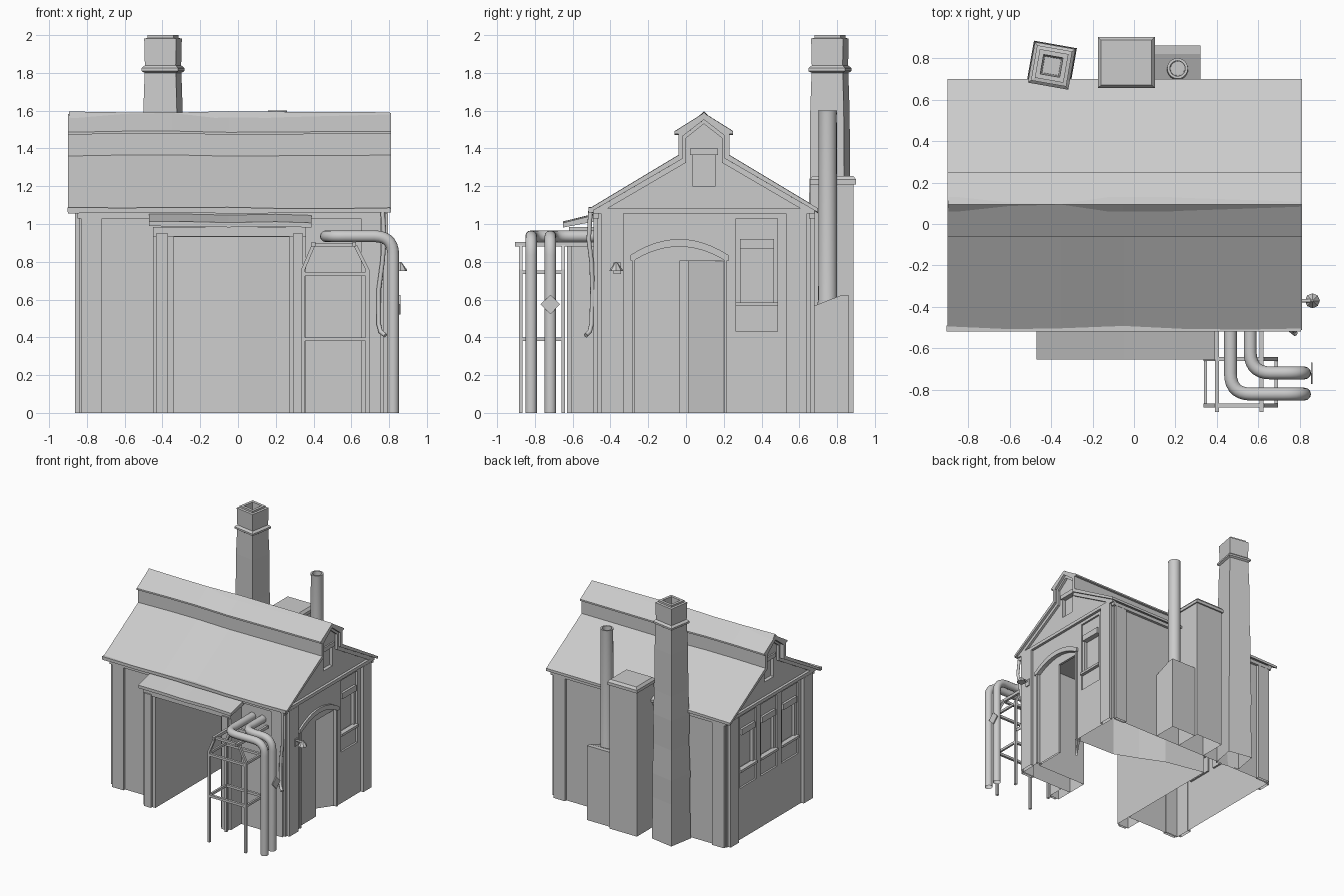
import bpy, bmesh, math, random
from mathutils import Vector, Matrix

if "Cube" in bpy.data.objects:
    bpy.data.objects.remove(bpy.data.objects["Cube"])

random.seed(4)
YC = 0.095  # ridge line


def finish(name, bm):
    bmesh.ops.recalc_face_normals(bm, faces=bm.faces)
    me = bpy.data.meshes.new(name)
    bm.to_mesh(me)
    bm.free()
    ob = bpy.data.objects.new(name, me)
    bpy.context.collection.objects.link(ob)
    return ob


def prism(name, pts, axis, a, b):
    """Extrude a 2D outline: axis x takes (y, z), y takes (x, z), z takes (x, y)."""
    put = {'x': lambda p, t: (t, *p), 'y': lambda p, t: (p[0], t, p[1]), 'z': lambda p, t: (*p, t)}[axis]
    bm = bmesh.new()
    face = bm.faces.new([bm.verts.new(put(p, a)) for p in pts])
    ext = bmesh.ops.extrude_face_region(bm, geom=[face])
    bmesh.ops.translate(bm, vec=Vector(put((0, 0), b - a)),
                        verts=[v for v in ext['geom'] if isinstance(v, bmesh.types.BMVert)])
    return finish(name, bm)


def box(name, x, y, z):
    return prism(name, [(y[0], z[0]), (y[1], z[0]), (y[1], z[1]), (y[0], z[1])], 'x', x[0], x[1])


def lathe(name, rings, n, loc, rot=0.0):
    """Stack of n-sided rings (radius, z)."""
    bm = bmesh.new()
    loops = [[bm.verts.new((r * math.cos(2 * math.pi * i / n + rot), r * math.sin(2 * math.pi * i / n + rot), z))
              for i in range(n)] for r, z in rings]
    for p, q in zip(loops, loops[1:]):
        for i in range(n):
            bm.faces.new((p[i], p[(i + 1) % n], q[(i + 1) % n], q[i]))
    bm.faces.new(loops[0])
    bm.faces.new(loops[-1])
    ob = finish(name, bm)
    ob.data.transform(Matrix.Translation(loc))
    return ob


def weather(ob, xs, amount):
    """Slice along x and nudge each slice up or down for a sagging look."""
    bm = bmesh.new()
    bm.from_mesh(ob.data)
    for x in xs:
        bmesh.ops.bisect_plane(bm, geom=bm.verts[:] + bm.edges[:] + bm.faces[:], plane_co=(x, 0, 0), plane_no=(1, 0, 0))
    sag = {}
    for v in bm.verts:
        v.co.z += sag.setdefault(round(v.co.x, 3), random.uniform(-amount, amount))
    bm.to_mesh(ob.data)
    bm.free()


def smooth(ob):
    bpy.ops.object.select_all(action='DESELECT')
    ob.select_set(True)
    bpy.context.view_layer.objects.active = ob
    bpy.ops.object.shade_smooth_by_angle(angle=math.radians(40))


def tube(name, pts, r, bend=0.0, res=3):
    """Round pipe through points, corners rounded by bend."""
    pts = [Vector(p) for p in pts]
    path = [pts[0]]
    for a, b, c in zip(pts, pts[1:], pts[2:]):
        if bend:
            s, e = b + (a - b).normalized() * bend, b + (c - b).normalized() * bend
            path += [s * (1 - t) ** 2 + b * 2 * t * (1 - t) + e * t * t for t in [k / 7 for k in range(8)]]
        else:
            path.append(b)
    path.append(pts[-1])
    cu = bpy.data.curves.new(name, 'CURVE')
    cu.dimensions, cu.bevel_depth, cu.bevel_resolution, cu.use_fill_caps = '3D', r, res, True
    sp = cu.splines.new('POLY')
    sp.points.add(len(path) - 1)
    for q, p in zip(sp.points, path):
        q.co = (*p, 1)
    ob = bpy.data.objects.new(name, cu)
    bpy.context.collection.objects.link(ob)
    bpy.ops.object.select_all(action='DESELECT')
    ob.select_set(True)
    bpy.context.view_layer.objects.active = ob
    bpy.ops.object.convert(target='MESH')
    smooth(bpy.context.object)


def cut(ob, cutter):
    m = ob.modifiers.new('cut', 'BOOLEAN')
    m.operation, m.solver, m.object = 'DIFFERENCE', 'EXACT', cutter
    bpy.context.view_layer.objects.active = ob
    bpy.ops.object.modifier_apply(modifier=m.name)
    bpy.data.objects.remove(cutter)


def mirrored(half):
    return [(YC + d, z) for d, z in half] + [(YC - d, z) for d, z in reversed(half) if d > 0]


def arch(w, z0, h):
    return [(-0.035 + w * t, z0 + h * (1 - t * t)) for t in [k / 6 - 1 for k in range(13)]]


# Main hall, with a bent passage from the front opening to the side door
walls = prism('walls', mirrored([(0.565, 0), (0.565, 1.06), (0.125, 1.335), (0.125, 1.465), (0, 1.555)]), 'x', -0.84, 0.77)
cut(walls, prism('cutter', [(-0.34, -0.7), (0.27, -0.7), (0.27, -0.3), (0.73, -0.3), (0.73, 0.21), (0.4, 0.22),
                            (0.2, 0.3), (0.0, 0.39), (-0.34, 0.46)], 'z', -0.1, 0.93))
cut(walls, prism('cutter', [(-0.27, -0.1)] + arch(0.235, 0.81, 0.075) + [(0.2, -0.1)], 'x', 0.7, 0.9))


# Windows: recess, blind, sill
def window(face, s, yc):
    X = lambda a, b: sorted((face + s * a, face + s * b))
    cut(walls, box('cutter', X(-0.015, 0.1), (yc - 0.11, yc + 0.11), (0.43, 1.03)))
    cut(walls, box('cutter', X(-0.04, 0.1), (yc - 0.085, yc + 0.085), (0.58, 0.92)))
    box('window_blind', X(-0.045, 0.004), (yc - 0.09, yc + 0.09), (0.87, 0.92))
    box('window_sill', X(-0.03, 0.012), (yc - 0.112, yc + 0.112), (0.565, 0.585))


window(0.77, 1, 0.375)
for y in (-0.18, 0.1, 0.375):
    window(-0.84, -1, y)

for face, s in ((0.77, 1), (-0.84, -1)):
    X = lambda a, b: sorted((face + s * a, face + s * b))
    cut(walls, box('cutter', X(-0.03, 0.1), (YC - 0.06, YC + 0.06), (1.2, 1.37)))
    box('gable_lintel', X(-0.03, 0.012), (YC - 0.075, YC + 0.075), (1.365, 1.4))
    box('gable_cornice', X(-0.01, 0.022), (-0.49, 0.68), (1.055, 1.082))
    for y in ((-0.45, -0.33), (0.53, 0.64)):
        box('side_pilaster', X(-0.005, 0.024), y, (0, 1.055))
for y, yf in (((-0.49, -0.46), (-0.492, -0.46)), ((0.65, 0.68), (0.65, 0.682))):
    box('eave_frieze', (-0.85, 0.78), yf, (1.03, 1.06))
    for x in ((-0.83, -0.72), (0.65, 0.755)):
        box('front_pilaster', x, y, (0, 1.055))

# Roof with raised ridge monitor, plus barge trim just beneath it
sag_at = (-0.6, -0.35, -0.05, 0.25, 0.55)
weather(prism('roof', mirrored([(0.605, 1.08), (0.135, 1.362), (0.135, 1.475), (0.155, 1.475), (0.155, 1.488), (0, 1.585)])
              + [(YC - 0.605, 1.058), (YC - 0.11, 1.345), (YC - 0.11, 1.465), (YC, 1.55),
                 (YC + 0.11, 1.465), (YC + 0.11, 1.345), (YC + 0.605, 1.058)], 'x', -0.9, 0.81), sag_at, 0.004)
for x in ((-0.865, -0.83), (0.76, 0.79)):
    prism('barge_trim', mirrored([(0.59, 1.07), (0.125, 1.345), (0.125, 1.465), (0, 1.565)])
          + [(YC - 0.54, 1.065), (YC - 0.095, 1.325), (YC - 0.095, 1.455), (YC, 1.53),
             (YC + 0.095, 1.455), (YC + 0.095, 1.325), (YC + 0.54, 1.065)], 'x', *x)
weather(prism('ridge_cap', [(YC - 0.035, 1.56), (YC, 1.593), (YC + 0.035, 1.56)], 'x', -0.895, 0.805), sag_at, 0.004)
weather(box('front_gutter', (-0.903, 0.805), (-0.517, -0.49), (1.06, 1.085)), sag_at, 0.004)

# Front porch surround and lean-to roof
for a, b in ((-0.45, -0.34), (0.27, 0.36)):
    box('porch_post', (a, b), (-0.61, -0.47), (0, 0.97))
    box('porch_post_trim', (a + 0.015, b - 0.03) if a < 0 else (a + 0.02, b - 0.015), (-0.63, -0.61), (0, 0.95))
box('porch_lintel', (-0.45, 0.36), (-0.62, -0.47), (0.935, 0.985))
weather(prism('porch_roof', [(-0.652, 0.985), (-0.652, 1.01), (-0.47, 1.055), (-0.47, 1.02)], 'x', -0.47, 0.39),
        (-0.25, -0.05, 0.2), 0.004)

# Arched side door: trim, tympanum, one closed leaf and one ajar
prism('door_arch_trim', arch(0.26, 0.835, 0.085) + [(0.225, 0.805)] + arch(0.235, 0.81, 0.07)[::-1] + [(-0.295, 0.805)],
      'x', 0.75, 0.785)
prism('door_tympanum', [(-0.27, 0.805)] + arch(0.235, 0.81, 0.074) + [(0.2, 0.805)], 'x', 0.73, 0.75)
box('door_leaf_closed', (0.735, 0.75), (-0.27, -0.035), (0, 0.81))
leaf = box('door_leaf_open', (-0.015, 0), (-0.23, 0), (0, 0.81))
leaf.data.transform(Matrix.Translation((0.75, 0.2, 0)) @ Matrix.Rotation(math.radians(-35), 4, 'Z'))
for y in (-0.285, 0.2):
    box('door_jamb', (0.74, 0.778), (y, y + 0.016), (0, 0.81))

# Tall square chimney, slightly turned and uneven, hollow at the top
k = math.sqrt(0.5)
lathe('tall_chimney', [(w * k, z) for w, z in (
    (0.21, 0), (0.2, 0.35), (0.205, 0.55), (0.192, 0.8), (0.196, 1.05), (0.184, 1.25), (0.18, 1.6), (0.168, 1.8),
    (0.198, 1.81), (0.198, 1.825), (0.166, 1.84), (0.172, 1.982), (0.14, 1.985), (0.14, 2.0), (0.095, 2.0), (0.08, 1.85))],
    4, (-0.397, 0.762, 0), math.radians(45 - 10))

# Middle flue block with bevelled cap
box('flue_block', (-0.165, 0.09), (0.66, 0.888), (0, 1.22))
cap = lathe('flue_cap', [(k * w, z) for w, z in ((1, 1.21), (1, 1.235), (0.88, 1.255))], 4, (0, 0, 0), math.pi / 4)
cap.data.transform(Matrix.Translation((-0.037, 0.778, 0)) @ Matrix.Diagonal((0.275, 0.245, 1, 1)))

# Small boiler box and round stack
prism('boiler_box', [(0.66, 0), (0.86, 0), (0.86, 0.625), (0.82, 0.622), (0.66, 0.56)], 'x', 0.09, 0.32)
smooth(lathe('round_stack', [(0.057, 0.565), (0.05, 0.6), (0.048, 1.58), (0.05, 1.6), (0.037, 1.6), (0.034, 1.45)],
             20, (0.21, 0.75, 0)))

# Pipe stand: legs, rungs and leaning top braces
for y in (-0.875, -0.65):
    for x, xt in ((0.345, 0.4), (0.685, 0.62)):
        box('stand_leg', (x - 0.01, x + 0.01), (y - 0.01, y + 0.01), (0, 0.76))
        prism('stand_brace', [(x - 0.01, 0.76), (x + 0.01, 0.76), (xt + 0.01, 0.89), (xt - 0.01, 0.89)], 'y', y - 0.01, y + 0.01)
    for z in (0.39, 0.735):
        box('stand_rung', (0.335, 0.695), (y - 0.01, y + 0.01), (z - 0.01, z + 0.01))
for x in (0.345, 0.685):
    for z in (0.39, 0.745):
        box('stand_side_rung', (x - 0.008, x + 0.008), (-0.875, -0.65), (z - 0.01, z + 0.01))
for x in (0.4, 0.615):
    box('stand_top_rail', (x - 0.01, x + 0.01), (-0.905, -0.49), (0.88, 0.905))
for y in (-0.875, -0.65):
    box('stand_top_rung', (0.39, 0.625), (y - 0.01, y + 0.01), (0.88, 0.9))

# Two bent pipes and a valve plate
for x, y in ((0.465, -0.82), (0.56, -0.718)):
    tube('bent_pipe', [(x, -0.46, 0.935), (x, y, 0.935), (0.822, y, 0.935), (0.822, y, 0)], 0.031, 0.1, 4)
tube('valve_stem', [(0.83, -0.718, 0.57), (0.858, -0.718, 0.57)], 0.012)
prism('valve_plate', [(-0.77, 0.575), (-0.718, 0.522), (-0.667, 0.575), (-0.718, 0.625)], 'x', 0.853, 0.861)

# Drain hose and wall lamp
tube('drain_hose', [(0.765, -0.505, 1.08), (0.775, -0.515, 0.92), (0.765, -0.5, 0.8), (0.745, -0.495, 0.65),
                    (0.745, -0.5, 0.47), (0.755, -0.51, 0.43), (0.78, -0.53, 0.41)], 0.012)
lathe('lamp_shade', [(0.036, 0.75), (0.033, 0.76), (0.004, 0.8)], 8, (0.86, -0.37, 0))
tube('lamp_arm', [(0.76, -0.37, 0.775), (0.86, -0.37, 0.785)], 0.008)
box('lamp_plate', (0.765, 0.802), (-0.385, -0.345), (0.735, 0.795))

# Open undersides: drop every face lying on the ground
for ob in bpy.data.objects:
    bm = bmesh.new()
    bm.from_mesh(ob.data)
    flat = [f for f in bm.faces if all(abs(v.co.z) < 0.001 for v in f.verts)]
    bmesh.ops.delete(bm, geom=flat, context='FACES')
    bm.to_mesh(ob.data)
    bm.free()
